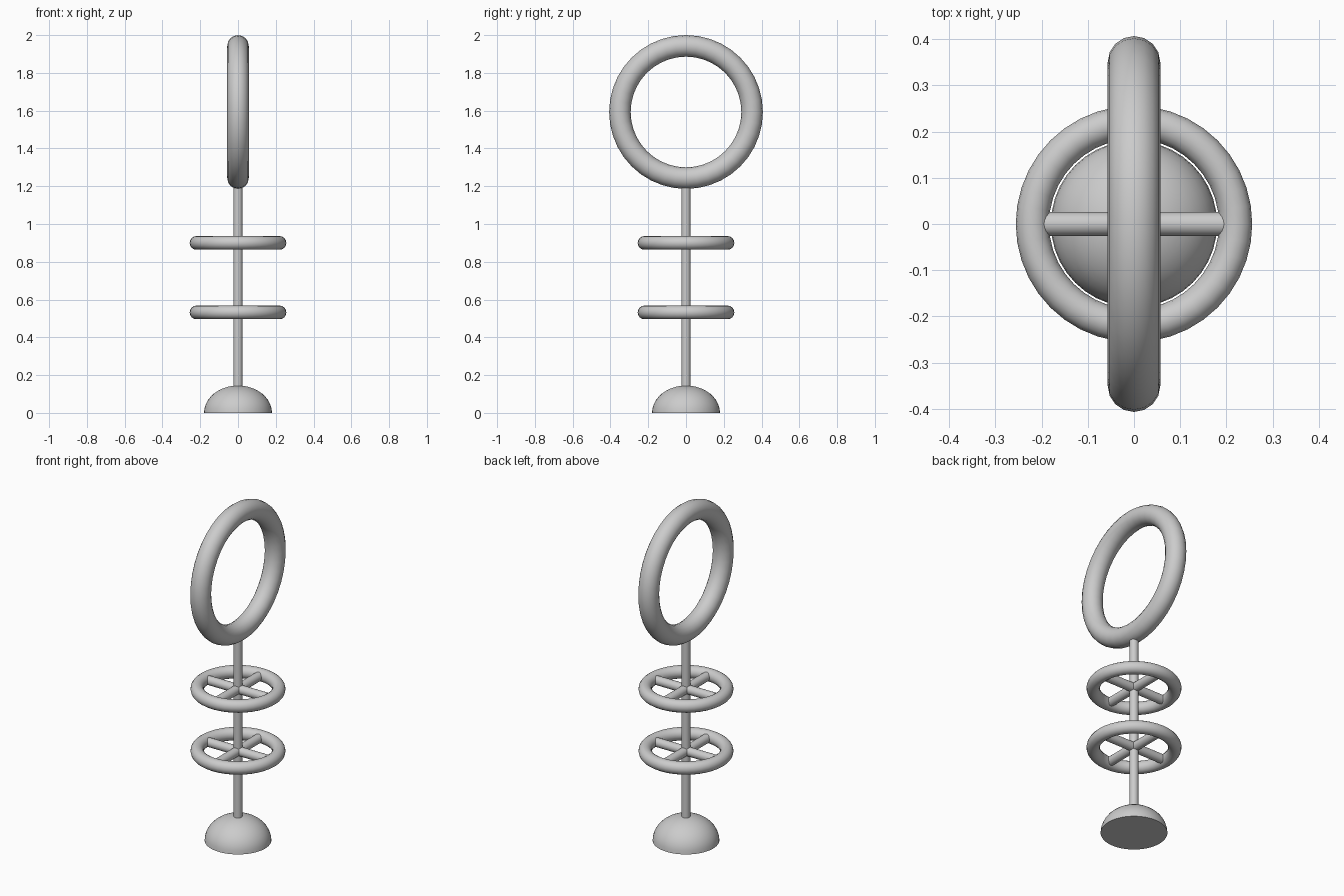
import bpy, bmesh
from math import pi, sin, cos

if "Cube" in bpy.data.objects:
    bpy.data.objects.remove(bpy.data.objects["Cube"])


def smooth(ob, name):
    ob.name = name
    bpy.ops.object.shade_smooth_by_angle(angle=pi / 4)
    return ob


def torus(name, z, major, minor, rot=(0, 0, 0)):
    bpy.ops.mesh.primitive_torus_add(major_radius=major, minor_radius=minor,
                                     major_segments=40, minor_segments=16,
                                     location=(0, 0, z), rotation=rot)
    return smooth(bpy.context.object, name)


def rod(name, loc, radius, length, rot=(0, 0, 0)):
    bpy.ops.mesh.primitive_cylinder_add(vertices=20, radius=radius, depth=length,
                                        location=loc, rotation=rot)
    return smooth(bpy.context.object, name)


# Domed foot: upper half of a sphere, flattened and closed underneath
bpy.ops.mesh.primitive_uv_sphere_add(segments=40, ring_count=20, radius=1)
dome = bpy.context.object
bm = bmesh.new()
bm.from_mesh(dome.data)
cut = bmesh.ops.bisect_plane(bm, geom=bm.verts[:] + bm.edges[:] + bm.faces[:],
                             plane_co=(0, 0, 0), plane_no=(0, 0, 1), clear_inner=True)
bmesh.ops.holes_fill(bm, edges=[e for e in bm.edges if e.is_boundary])
bmesh.ops.scale(bm, vec=(0.18, 0.18, 0.145), verts=bm.verts)
bmesh.ops.recalc_face_normals(bm, faces=bm.faces)
bm.to_mesh(dome.data)
bm.free()
smooth(dome, "dome_foot")

# Central pole, from inside the foot up into the large ring
rod("pole", (0, 0, 0.66), 0.024, 1.12)

# Two horizontal wheels, each with crossed spokes
for label, z in (("lower", 0.532), ("upper", 0.90)):
    torus(label + "_wheel_rim", z, 0.22, 0.036)
    rod(label + "_spokes_x", (0, 0, z), 0.026, 0.43, (0, pi / 2, 0))
    rod(label + "_spokes_y", (0, 0, z), 0.026, 0.43, (pi / 2, 0, 0))

# Large upright ring on top
torus("top_ring", 1.593, 0.35, 0.057, (0, pi / 2, 0))
